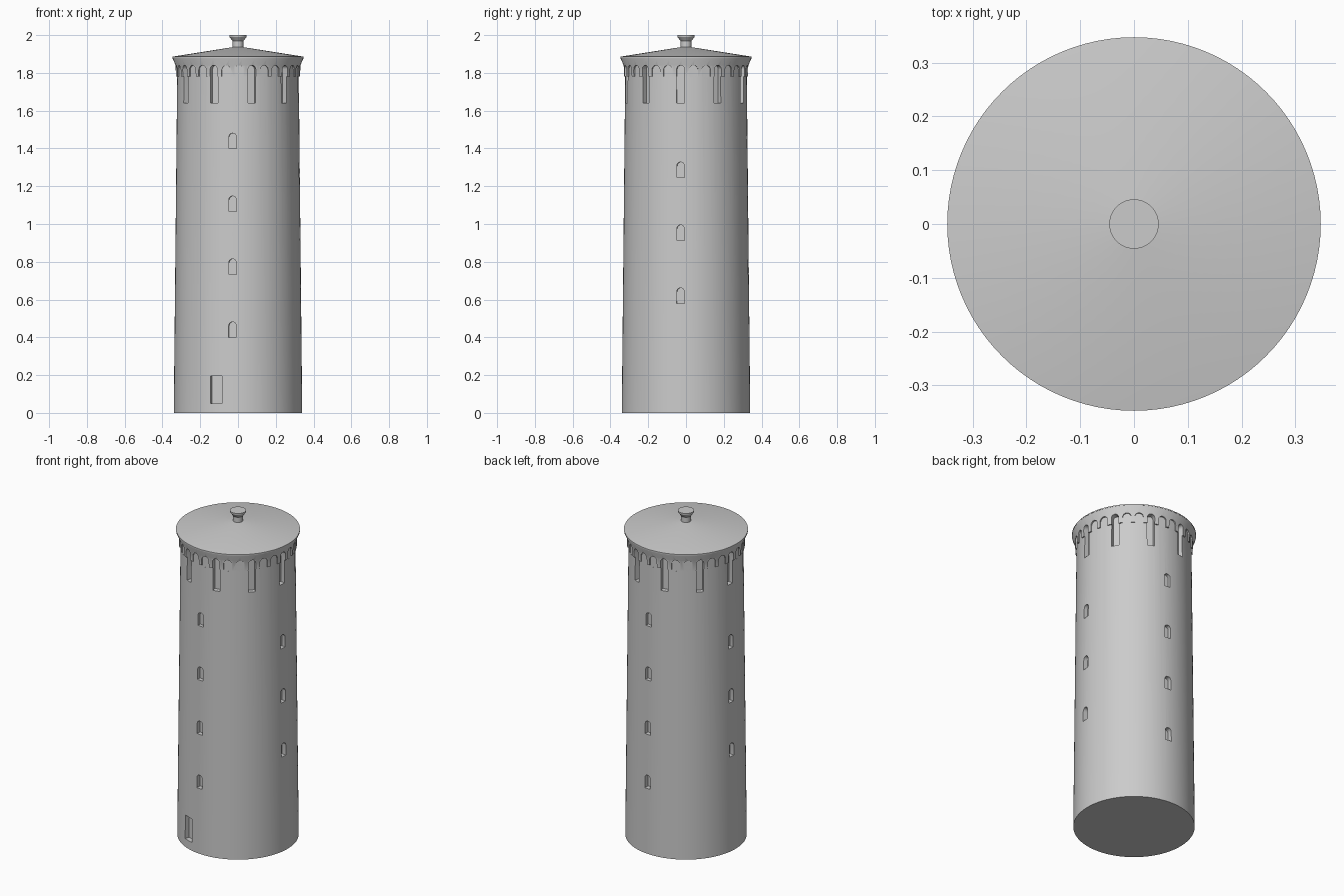
import bpy, bmesh, math
from mathutils import Matrix

if "Cube" in bpy.data.objects:
    bpy.data.objects.remove(bpy.data.objects["Cube"])

stone = bpy.data.materials.new("grey stone")
stone.diffuse_color = (0.6, 0.6, 0.6, 1)
stone.use_nodes = True
stone.node_tree.nodes["Principled BSDF"].inputs["Base Color"].default_value = stone.diffuse_color


def make_object(name, bm):
    bmesh.ops.recalc_face_normals(bm, faces=bm.faces)
    mesh = bpy.data.meshes.new(name)
    bm.to_mesh(mesh)
    bm.free()
    mesh.materials.append(stone)
    obj = bpy.data.objects.new(name, mesh)
    bpy.context.collection.objects.link(obj)
    return obj


def smooth(obj):
    bpy.ops.object.select_all(action='DESELECT')
    obj.select_set(True)
    bpy.context.view_layer.objects.active = obj
    bpy.ops.object.shade_smooth_by_angle(angle=math.radians(25))


def lathe(name, profile, sides=96):
    """Revolve (radius, height) points that start and end on the axis."""
    bm = bmesh.new()
    rings = []
    for r, z in profile:
        count = sides if r > 0 else 1
        rings.append([bm.verts.new((r * math.cos(math.tau * i / sides),
                                    r * math.sin(math.tau * i / sides), z))
                      for i in range(count)])
    for a, b in zip(rings, rings[1:]):
        for i in range(sides):
            j = (i + 1) % sides
            quad = [a[i % len(a)], a[j % len(a)], b[j % len(b)], b[i % len(b)]]
            bm.faces.new(list(dict.fromkeys(quad)))
    return make_object(name, bm)


def add_cutter(bm, angle, width, z0, z1, inner, arched=True, outer=0.40):
    """Radial opening; angle in degrees, 0 = front, 90 = right."""
    h = width / 2
    outline = [(-h, z0), (h, z0)]
    if arched:
        outline += [(h * math.cos(math.pi * k / 8),
                     z1 - h + h * math.sin(math.pi * k / 8)) for k in range(9)]
    else:
        outline += [(h, z1), (-h, z1)]
    turn = Matrix.Rotation(math.radians(angle), 3, 'Z')
    back, front = [[bm.verts.new(turn @ Matrix.Translation((x, -r, z)).translation)
                    for x, z in outline] for r in (inner, outer)]
    bm.faces.new(back)
    bm.faces.new(front[::-1])
    n = len(outline)
    for i in range(n):
        j = (i + 1) % n
        bm.faces.new((back[i], front[i], front[j], back[j]))


# Tapered shaft with a thin arcade band and a flared cornice
tower = lathe("tower_shaft", [(0, 0), (0.34, 0), (0.322, 1.78), (0.329, 1.78),
                              (0.330, 1.84), (0.346, 1.875), (0.346, 1.885), (0, 1.885)])

cut = bmesh.new()
# Arcade of 30 arches; every third one runs down into a tall slot
for k in range(30):
    angle = 13 + 12 * k
    if k % 3 == 0:
        add_cutter(cut, angle, 0.042, 1.64, 1.84, 0.295)
    else:
        add_cutter(cut, angle, 0.048, 1.77, 1.84, 0.3215)
# Stair windows: four on front and back, three on each side
for turn in (0, 180):
    for i in range(4):
        z = 0.40 + 0.333 * i
        add_cutter(cut, turn - 5, 0.04, z, z + 0.082, 0.305)
    for i in range(3):
        z = 0.58 + 0.333 * i
        add_cutter(cut, turn + 85, 0.04, z, z + 0.082, 0.303)
# Doorway
add_cutter(cut, -20, 0.066, 0.05, 0.195, 0.31, arched=False)
cutter = make_object("opening_cutter", cut)
cutter.hide_render = True

mod = tower.modifiers.new("openings", 'BOOLEAN')
mod.operation = 'DIFFERENCE'
mod.solver = 'EXACT'
mod.object = cutter
bpy.context.view_layer.objects.active = tower
bpy.ops.object.modifier_apply(modifier=mod.name)
bpy.data.objects.remove(cutter)
smooth(tower)

# Shallow conical roof
smooth(lathe("roof", [(0, 1.88), (0.347, 1.88), (0.347, 1.886), (0.03, 1.936), (0, 1.936)]))

# Flared finial
smooth(lathe("finial", [(0, 1.92), (0.028, 1.92), (0.028, 1.968), (0.045, 1.99),
                        (0.046, 2.0), (0, 2.0)], 48))
